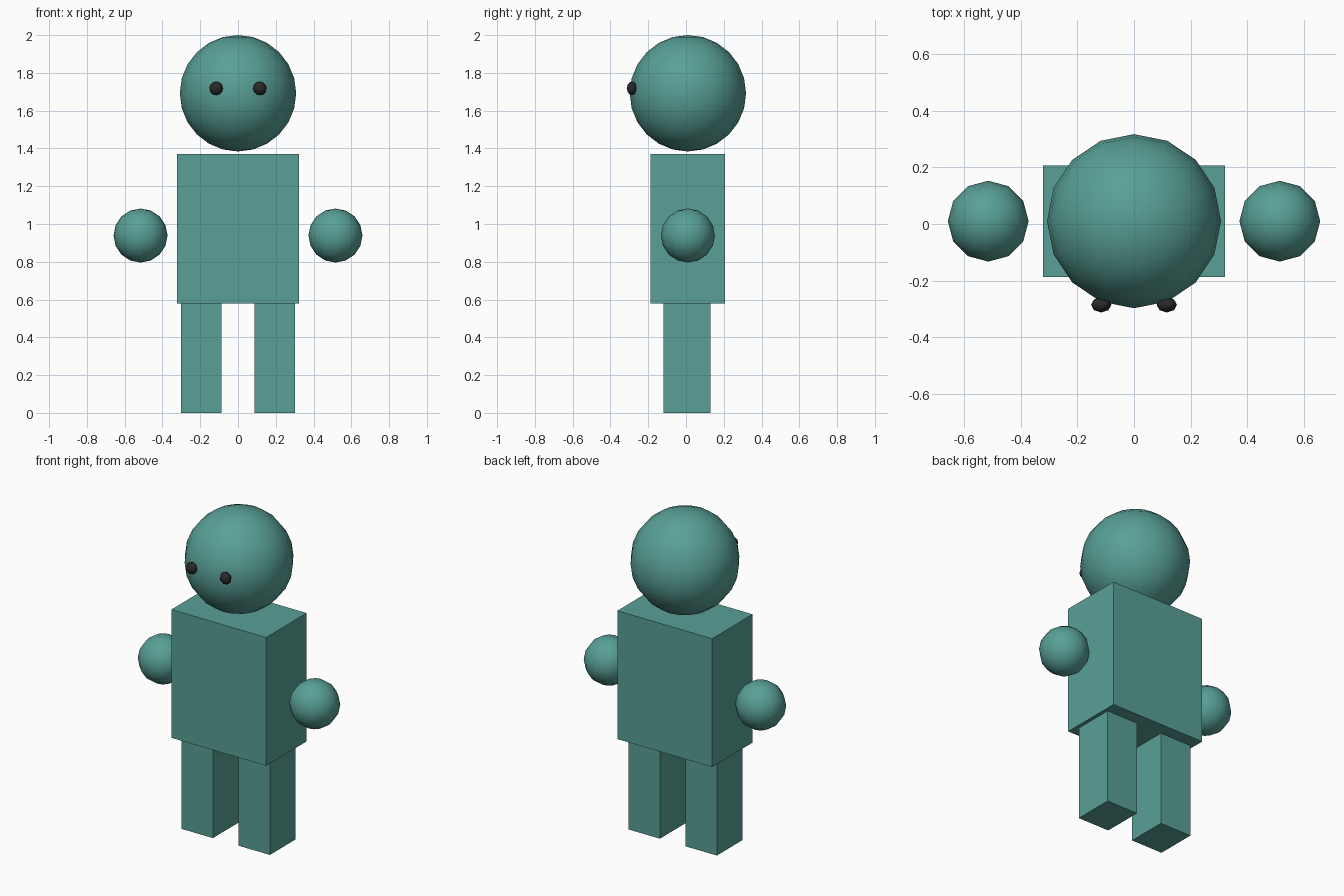
import bpy

if "Cube" in bpy.data.objects:
    bpy.data.objects.remove(bpy.data.objects["Cube"])

CY = 0.01  # body centre line in depth


def material(name, rgb):
    m = bpy.data.materials.new(name)
    m.diffuse_color = (*rgb, 1.0)
    m.use_nodes = True
    m.node_tree.nodes["Principled BSDF"].inputs["Base Color"].default_value = m.diffuse_color
    return m


teal = material("teal", (0.098, 0.352, 0.305))
black = material("soft black", (0.024, 0.022, 0.022))


def box(name, size, loc, mat):
    bpy.ops.mesh.primitive_cube_add(size=1, location=loc)
    ob = bpy.context.object
    ob.name = name
    ob.scale = size
    bpy.ops.object.transform_apply(location=False, rotation=False, scale=True)
    ob.data.materials.append(mat)
    return ob


def ball(name, radii, loc, segments, rings, mat):
    bpy.ops.mesh.primitive_uv_sphere_add(
        segments=segments, ring_count=rings, radius=1, location=loc)
    ob = bpy.context.object
    ob.name = name
    ob.scale = radii
    bpy.ops.object.transform_apply(location=False, rotation=False, scale=True)
    bpy.ops.object.shade_smooth()
    ob.data.materials.append(mat)
    return ob


# Torso and floating head
box("torso", (0.645, 0.394, 0.79), (0, CY, 0.975), teal)
ball("head", (0.308,) * 3, (0, CY, 1.692), 16, 12, teal)

# Paired parts
for side, s in (("left", 1), ("right", -1)):
    box(f"{side}_leg", (0.214, 0.25, 0.58), (s * 0.194, 0.005, 0.29), teal)
    ball(f"{side}_hand", (0.143,) * 3, (s * 0.516, CY, 0.939), 12, 8, teal)
    ball(f"{side}_eye", (0.036, 0.027, 0.036), (s * 0.116, -0.286, 1.718), 8, 6, black)
